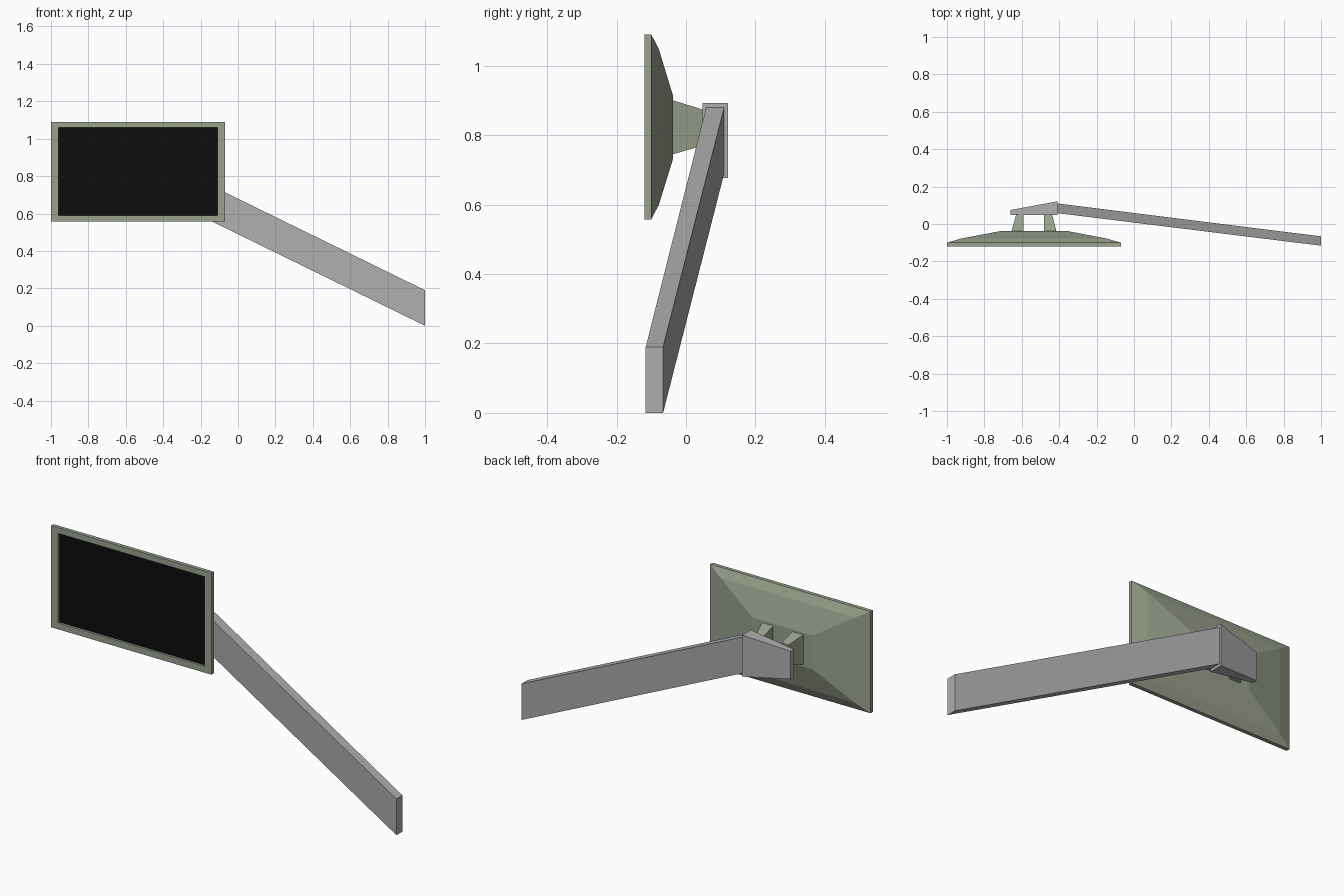
import bpy
import bmesh

if "Cube" in bpy.data.objects:
    bpy.data.objects.remove(bpy.data.objects["Cube"])


def material(name, color):
    m = bpy.data.materials.new(name)
    m.diffuse_color = color
    m.use_nodes = True
    m.node_tree.nodes["Principled BSDF"].inputs["Base Color"].default_value = m.diffuse_color
    return m


def rect_y(x0, x1, z0, z1, y):
    """Rectangle facing the y axis."""
    return [(x0, y, z0), (x1, y, z0), (x1, y, z1), (x0, y, z1)]


def rect_x(x, y0, y1, z0, z1):
    """Rectangle facing the x axis."""
    return [(x, y0, z0), (x, y1, z0), (x, y1, z1), (x, y0, z1)]


def loft(name, rings, mat=None, cap_start=True, cap_end=True):
    """Skin a list of four-sided rings into one flat-faced object."""
    bm = bmesh.new()
    loops = [[bm.verts.new(p) for p in ring] for ring in rings]
    for a, b in zip(loops, loops[1:]):
        for i in range(4):
            j = (i + 1) % 4
            bm.faces.new((a[i], a[j], b[j], b[i]))
    if cap_start:
        bm.faces.new(loops[0][::-1])
    if cap_end:
        bm.faces.new(loops[-1])
    bmesh.ops.recalc_face_normals(bm, faces=bm.faces)
    mesh = bpy.data.meshes.new(name)
    bm.to_mesh(mesh)
    bm.free()
    obj = bpy.data.objects.new(name, mesh)
    bpy.context.collection.objects.link(obj)
    if mat:
        mesh.materials.append(mat)
    return obj


casing = material("casing_green", (0.32, 0.36, 0.27, 1))
black = material("screen_black", (0.004, 0.004, 0.004, 1))
grey = material("arm_grey", (0.42, 0.42, 0.42, 1))

# Monitor casing: recessed opening, bezel, edge and stepped tapering back
loft("monitor_casing", [
    rect_y(-0.96, -0.11, 0.59, 1.06, -0.108),
    rect_y(-0.96, -0.11, 0.59, 1.06, -0.12),
    rect_y(-1.0, -0.07, 0.557, 1.09, -0.12),
    rect_y(-1.0, -0.07, 0.557, 1.09, -0.10),
    rect_y(-0.925, -0.145, 0.60, 1.047, -0.078),
    rect_y(-0.71, -0.36, 0.733, 0.912, -0.037),
], casing, cap_start=False)

# Screen panel set in the recess
loft("screen", [
    rect_y(-0.96, -0.11, 0.59, 1.06, -0.108),
    rect_y(-0.96, -0.11, 0.59, 1.06, -0.104),
], black)

# Two tapered brackets, sloped on their outer sides
for name, wide, narrow in (("left_bracket", (-0.655, -0.59), (-0.63, -0.59)),
                           ("right_bracket", (-0.48, -0.415), (-0.48, -0.438))):
    loft(name, [
        rect_y(*wide, 0.745, 0.90, -0.037),
        rect_y(*narrow, 0.77, 0.873, 0.05),
    ], casing)

# Mounting head, tapering away from the arm
loft("mounting_head", [
    rect_x(-0.66, 0.048, 0.075, 0.711, 0.858),
    rect_x(-0.41, 0.048, 0.121, 0.676, 0.893),
], grey)

# Long sloping arm
loft("support_arm", [
    rect_x(-0.41, 0.058, 0.11, 0.69, 0.88),
    rect_x(1.0, -0.116, -0.066, 0.0, 0.19),
], grey)
